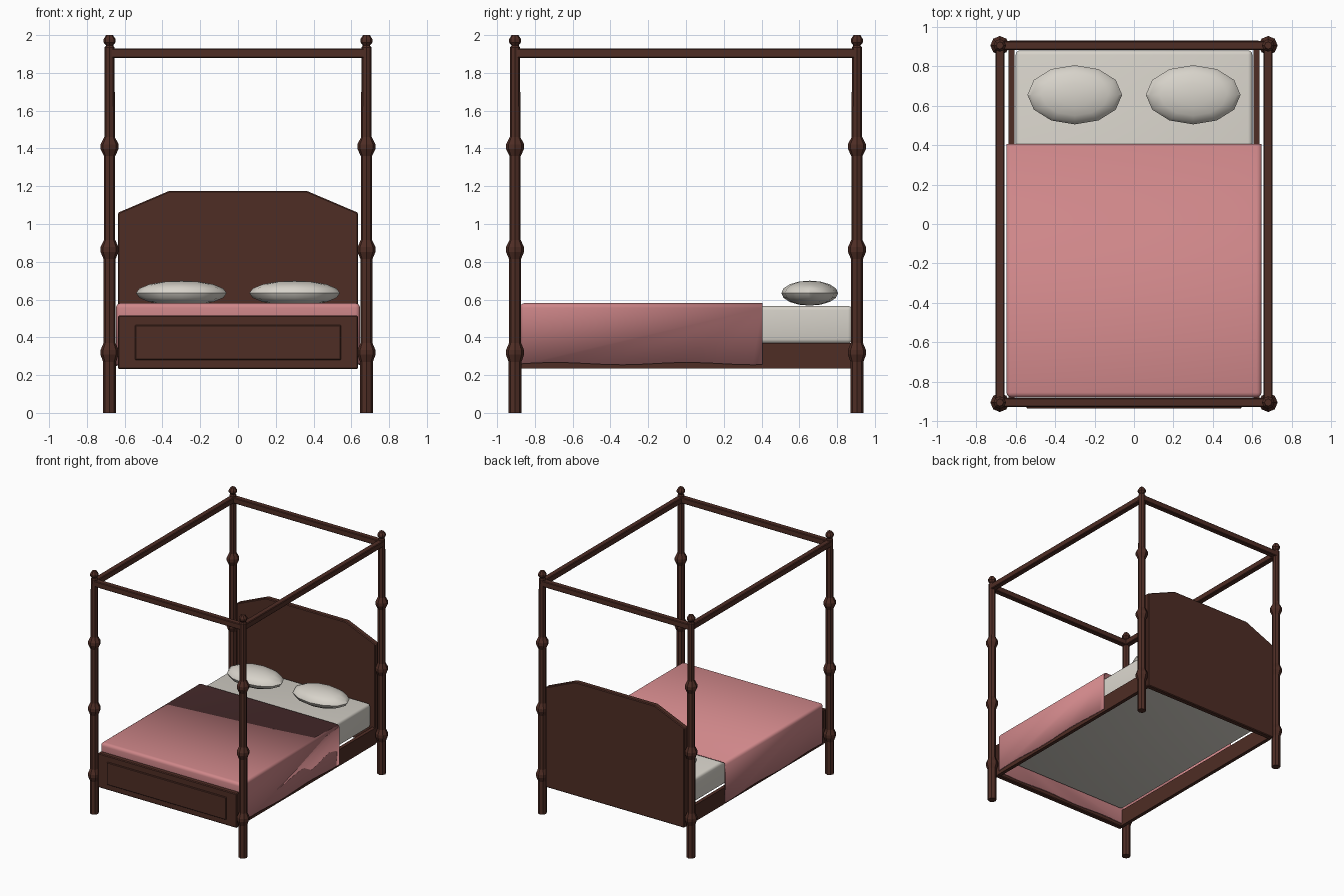
import bpy, bmesh, math
from mathutils import Matrix

if "Cube" in bpy.data.objects:
    bpy.data.objects.remove(bpy.data.objects["Cube"])


def material(name, rgb):
    m = bpy.data.materials.new(name)
    m.diffuse_color = (*rgb, 1)
    m.use_nodes = True
    m.node_tree.nodes["Principled BSDF"].inputs["Base Color"].default_value = m.diffuse_color
    return m


WOOD = material("dark_wood", (0.077, 0.026, 0.018))
LINEN = material("off_white_linen", (0.68, 0.65, 0.59))
PINK = material("pink_blanket", (0.62, 0.24, 0.25))


def finish(name, bm, mat, smooth=False):
    bmesh.ops.recalc_face_normals(bm, faces=bm.faces)
    me = bpy.data.meshes.new(name)
    bm.to_mesh(me)
    bm.free()
    me.materials.append(mat)
    ob = bpy.data.objects.new(name, me)
    bpy.context.collection.objects.link(ob)
    if smooth:
        bpy.ops.object.select_all(action='DESELECT')
        ob.select_set(True)
        bpy.context.view_layer.objects.active = ob
        bpy.ops.object.shade_smooth_by_angle(angle=math.radians(35))
    return ob


def box_bm(x0, x1, y0, y1, z0, z1):
    bm = bmesh.new()
    mat = Matrix.Translation(((x0 + x1) / 2, (y0 + y1) / 2, (z0 + z1) / 2)) \
        @ Matrix.Diagonal((x1 - x0, y1 - y0, z1 - z0, 1))
    bmesh.ops.create_cube(bm, size=1, matrix=mat)
    return bm


def box(name, dims, mat, bevel=0.0, segments=1):
    bm = box_bm(*dims)
    if bevel:
        bmesh.ops.bevel(bm, geom=bm.edges[:], offset=bevel, segments=segments,
                        profile=0.5, affect='EDGES')
    return finish(name, bm, mat, segments > 1)


def lathe(name, profile, x, y, mat, sides=8):
    bm = bmesh.new()
    rings = [[bm.verts.new((x + r * math.cos(2 * math.pi * i / sides),
                            y + r * math.sin(2 * math.pi * i / sides), z))
              for i in range(sides)] for r, z in profile]
    for a, b in zip(rings, rings[1:]):
        for i in range(sides):
            j = (i + 1) % sides
            bm.faces.new((a[i], a[j], b[j], b[i]))
    bm.faces.new(rings[0])
    bm.faces.new(rings[-1])
    return finish(name, bm, mat)


PX, PY = 0.68, 0.905

# Turned corner posts with three collars and a ball finial
profile = [(0.034, 0)]
for z, r0, r1 in ((0.32, 0.034, 0.032), (0.865, 0.032, 0.030), (1.41, 0.030, 0.028)):
    profile += [(r0, z - 0.05), (0.048, z - 0.012), (0.048, z + 0.012), (r1, z + 0.05)]
profile += [(0.027, 1.935), (0.019, 1.945), (0.032, 1.962), (0.032, 1.978), (0.018, 2.0)]
for sx, side in ((-1, "left"), (1, "right")):
    for sy, end in ((-1, "front"), (1, "back")):
        lathe(f"{end}_{side}_post", profile, sx * PX, sy * PY, WOOD)

# Canopy frame
for s, side in ((-1, "left"), (1, "right")):
    box(f"canopy_{side}_rail", (s * PX - 0.023, s * PX + 0.023, -PY, PY, 1.88, 1.928), WOOD, 0.005)
for s, end in ((-1, "front"), (1, "back")):
    box(f"canopy_{end}_rail", (-PX, PX, s * PY - 0.023, s * PY + 0.023, 1.88, 1.928), WOOD, 0.005)

# Headboard with clipped top corners
bm = bmesh.new()
outline = [(-0.635, 0.235), (0.635, 0.235), (0.635, 1.06), (0.365, 1.175),
           (-0.365, 1.175), (-0.635, 1.06)]
face = bm.faces.new([bm.verts.new((x, 0.885, z)) for x, z in outline])
ext = bmesh.ops.extrude_face_region(bm, geom=[face])
for v in ext["geom"]:
    if isinstance(v, bmesh.types.BMVert):
        v.co.y = 0.93
bmesh.ops.bevel(bm, geom=bm.edges[:], offset=0.006, segments=1, affect='EDGES')
finish("headboard", bm, WOOD)

# Footboard, its raised panel and the side rails
box("footboard", (-0.635, 0.635, -0.926, -0.882, 0.232, 0.515), WOOD, 0.006)
box("footboard_panel", (-0.545, 0.545, -0.936, -0.92, 0.28, 0.465), WOOD, 0.004)
for s, side in ((-1, "left"), (1, "right")):
    x0, x1 = sorted((s * 0.607, s * 0.636))
    box(f"{side}_side_rail", (x0, x1, -0.89, 0.89, 0.235, 0.37), WOOD)

# Mattress
box("mattress", (-0.60, 0.60, -0.865, 0.88, 0.368, 0.566), LINEN, 0.022, 3)

# Pillows: flattened spheres
for s, side in ((-1, "left"), (1, "right")):
    bm = bmesh.new()
    bmesh.ops.create_uvsphere(
        bm, u_segments=12, v_segments=8, radius=1,
        matrix=Matrix.Translation((s * 0.30, 0.655, 0.634)) @ Matrix.Diagonal((0.24, 0.15, 0.066, 1)))
    finish(f"{side}_pillow", bm, LINEN, True)

# Blanket: open shell draped over sides and foot, with a wavy hem
HEM = 0.257
bm = box_bm(-0.646, 0.646, -0.879, 0.405, HEM, 0.581)
bmesh.ops.delete(bm, geom=[f for f in bm.faces if f.normal.z < -0.9 or f.normal.y > 0.9],
                 context='FACES')
fold = [e for e in bm.edges if len(e.link_faces) == 2]
bmesh.ops.bevel(bm, geom=fold, offset=0.025, segments=4, profile=0.5, affect='EDGES')
hem = [e for e in bm.edges if e.calc_length() > 0.5 and all(v.co.z < HEM + 0.001 for v in e.verts)]
bmesh.ops.subdivide_edges(bm, edges=hem, cuts=23)
for v in bm.verts:
    if v.co.z < HEM + 0.001:
        v.co.z += 0.006 * math.sin(9 * v.co.y + 1.5) + 0.005 * math.sin(11 * v.co.x)
blanket = finish("blanket", bm, PINK, True)
solid = blanket.modifiers.new("thickness", 'SOLIDIFY')
solid.thickness = 0.009
solid.offset = -1
